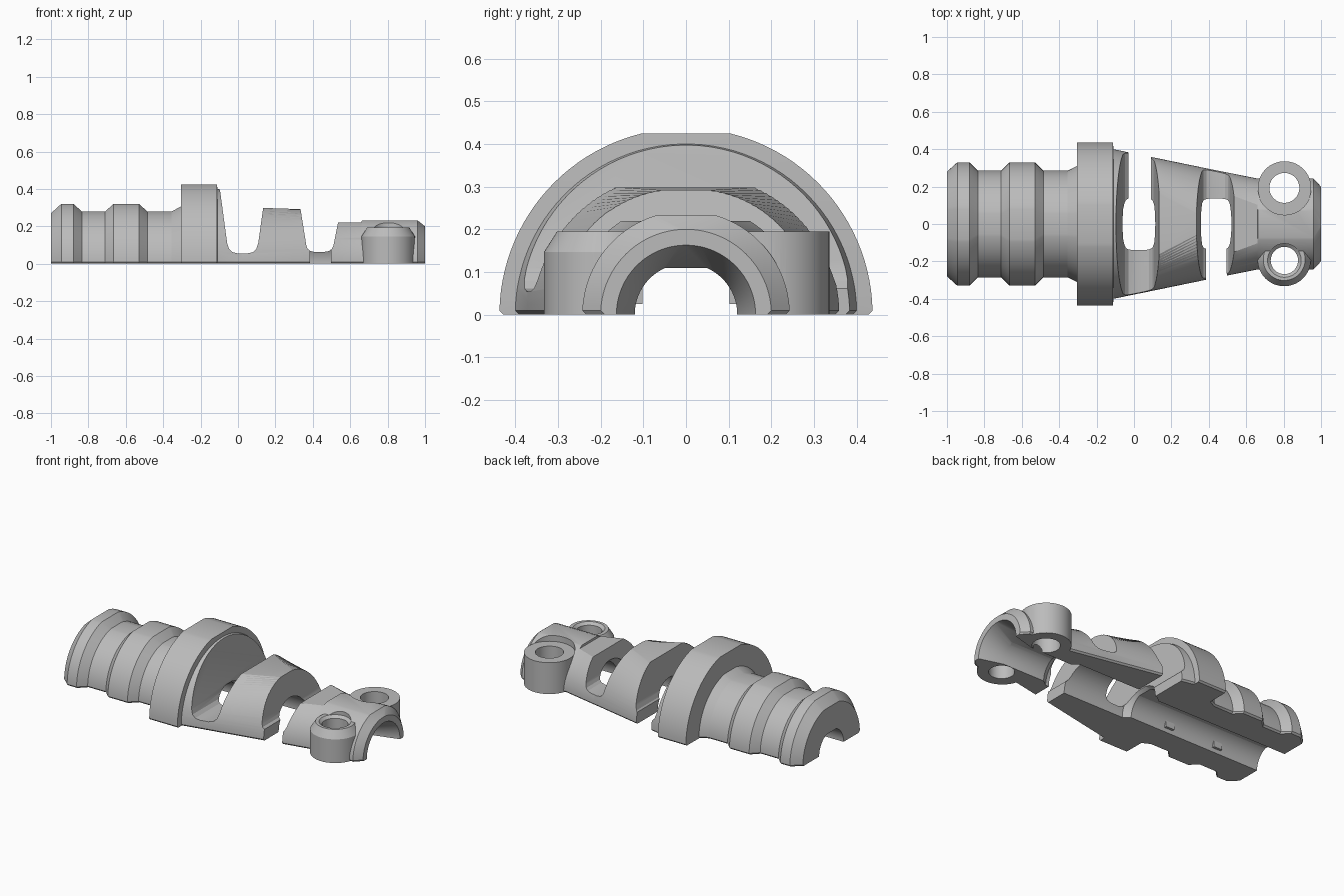
import bpy, bmesh, math

cube = bpy.data.objects.get("Cube")
if cube:
    bpy.data.objects.remove(cube, do_unlink=True)

grey = bpy.data.materials.new("plain_grey")
grey.use_nodes = True
GREY = (0.5, 0.5, 0.5, 1)
grey.diffuse_color = GREY
grey.node_tree.nodes["Principled BSDF"].inputs["Base Color"].default_value = GREY


def loft(name, rings):
    """Closed solid through equal-length rings of points."""
    bm = bmesh.new()
    loops = [[bm.verts.new(p) for p in ring] for ring in rings]
    n = len(loops[0])
    for a, b in zip(loops, loops[1:]):
        for i in range(n):
            j = (i + 1) % n
            bm.faces.new((a[i], a[j], b[j], b[i]))
    bm.faces.new(loops[0])
    bm.faces.new(loops[-1])
    bmesh.ops.recalc_face_normals(bm, faces=bm.faces)
    mesh = bpy.data.meshes.new(name)
    bm.to_mesh(mesh)
    bm.free()
    ob = bpy.data.objects.new(name, mesh)
    bpy.context.collection.objects.link(ob)
    mesh.materials.append(grey)
    return ob


def half_ring(x, r, top, low=0.0, lip=0.0, n=24):
    """Half circle in the yz plane, flattened at height top."""
    a0 = math.asin(max(low + lip, -r) / r) if low >= 0 else 0
    a1 = math.asin(min(top / r, 0.9995))
    side = [(r - lip, low)]
    for i in range(n + 1):
        a = a0 + (a1 - a0) * i / n
        if i or lip or low < 0:
            side.append((r * math.cos(a), r * math.sin(a)))
    return [(x, y, z) for y, z in side] + [(x, -y, z) for y, z in reversed(side)]


def turned(name, x, y, profile, n=64):
    """Upright round solid from (radius, height) pairs."""
    return loft(name, [[(x + r * math.cos(math.tau * i / n),
                         y + r * math.sin(math.tau * i / n), z) for i in range(n)]
                       for r, z in profile])


def prism(name, outline, y0, y1):
    return loft(name, [[(x, y, z) for x, z in outline] for y in (y0, y1)])


def combine(target, tool, operation):
    mod = target.modifiers.new(operation.lower(), "BOOLEAN")
    mod.operation, mod.object, mod.solver = operation, tool, "EXACT"
    bpy.context.view_layer.objects.active = target
    bpy.ops.object.modifier_apply(modifier=mod.name)
    bpy.data.objects.remove(tool, do_unlink=True)


# Outer shell: station x, radius, flat-top height
stations = [
    (-1, .28, .27), (-.945, .33, .32), (-.88, .33, .32), (-.835, .285, .28),
    (-.71, .285, .28), (-.665, .33, .32), (-.53, .33, .32), (-.485, .285, .28),
    (-.355, .285, .28), (-.306, .31, .305), (-.305, .437, .425), (-.112, .437, .425),
    (-.11, .40, .40), (.02, .373, .373), (.022, .373, .302), (.43, .289, .302),
    (.432, .289, .22), (.66, .243, .22), (.662, .243, .232), (.96, .243, .232),
    (1, .20, .20)]
body = loft("clamp_half", [half_ring(x, r, h, 0, .01) for x, r, h in stations])

# Screw bosses, the back one with a clear flat seat
seat = turned("seat_cutter", .805, .193, [(.144, .195), (.144, .4)])
combine(body, seat, "DIFFERENCE")
combine(body, turned("back_boss", .805, .193, [(.1425, 0), (.1425, .195)]), "UNION")
combine(body, turned("front_boss", .803, -.19,
                     [(.1425, 0), (.1425, .147), (.112, .195)]), "UNION")

# Stepped cable bore with a flared mouth
bore = [(-1.1, .12, .11), (-.08, .12, .11), (-.04, .15, .15), (.52, .15, .15),
        (.56, .12, .11), (.85, .12, .11), (1, .163, .163), (1.1, .19, .19)]
combine(body, loft("bore_cutter", [half_ring(x, r, h, -.1) for x, r, h in bore]),
        "DIFFERENCE")

# Screw holes
for y, r, wide in ((.193, .08, .08), (-.195, .073, .09)):
    combine(body, turned("hole_cutter", .804, y,
                         [(r, -.1), (r, .18), (wide, .195), (wide, .4)]), "DIFFERENCE")

# Alternating flex slots: one side cut through, the other keeping a thin bridge
slots = [(1, [(-.115, .5), (-.095, .385), (-.058, .11), (-.048, .08), (-.03, .062),
              (0, .055), (.05, .055), (.08, .062), (.098, .08), (.108, .11),
              (.135, .30), (.16, .5)], -.03, .09),
         (-1, [(.30, .5), (.333, .30), (.365, .10), (.372, .08), (.387, .068),
               (.41, .063), (.46, .063), (.487, .068), (.502, .08), (.511, .10),
               (.535, .22), (.57, .5)], .385, .497)]
for side, outline, x0, x1 in slots:
    combine(body, prism("slot_cutter", outline, -.6, .6), "DIFFERENCE")
    deep = [(x0, .075), (x0, -.1), (x1, -.1), (x1, .075)]
    combine(body, prism("through_cutter", deep, 0, side * .6), "DIFFERENCE")

# Small grip teeth inside the bore
for x in (-.70, -.35):
    for side in (-1, 1):
        tooth = [(x - .03, .025), (x + .03, .025), (x + .03, .065), (x - .03, .065)]
        prism("grip_tooth", tooth, side * .102, side * .15)

for ob in bpy.context.collection.objects:
    ob.select_set(ob.type == "MESH" and ob.name.startswith(("clamp", "grip")))
bpy.context.view_layer.objects.active = body
bpy.ops.object.shade_smooth_by_angle(angle=math.radians(20))
